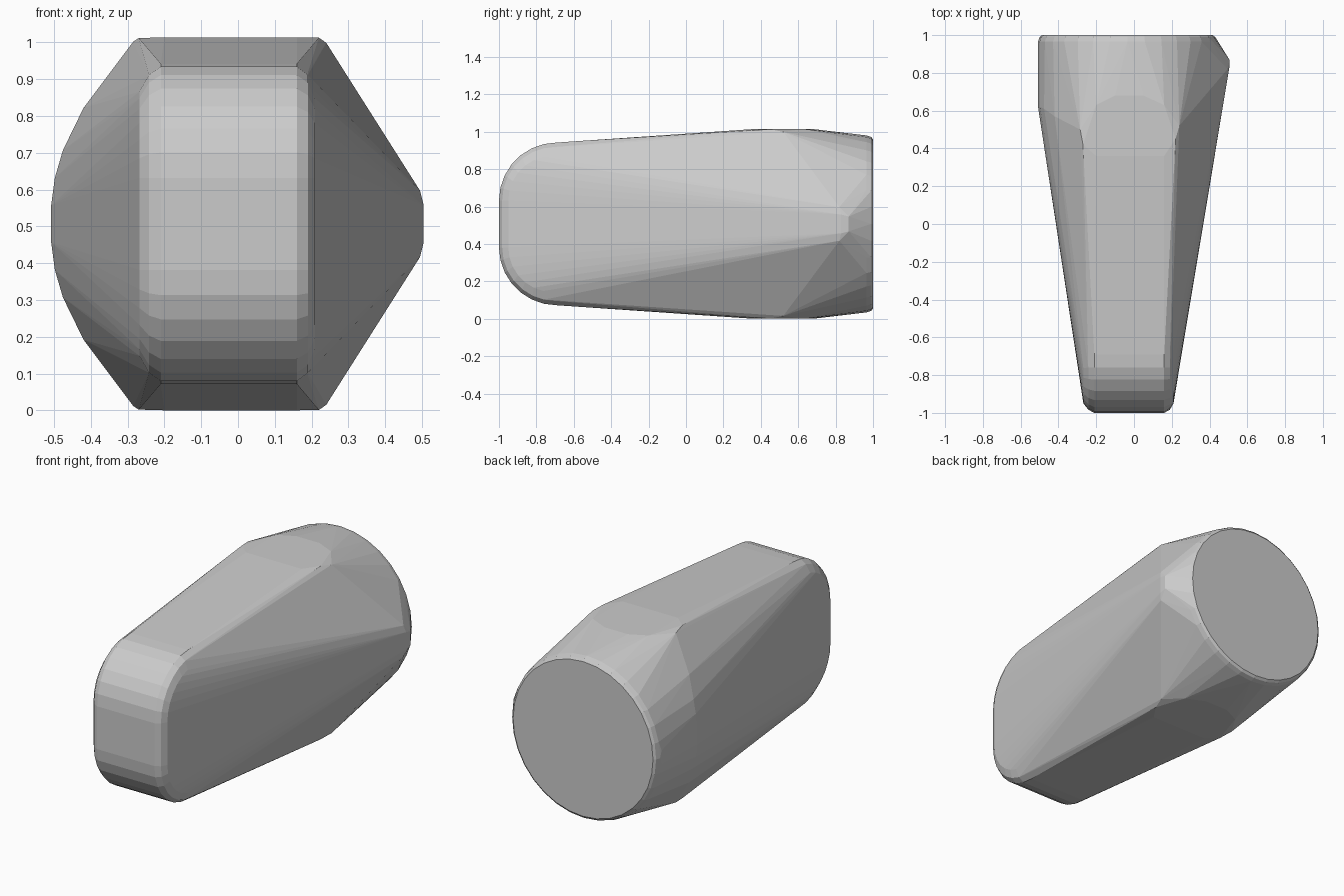
import bpy, bmesh
from math import cos, sin, pi

if "Cube" in bpy.data.objects:
    bpy.data.objects.remove(bpy.data.objects["Cube"])

CZ = 0.508  # mid height; the body is mirrored above and below it
pts = []


def both(x, y, h):
    """Add a point at height h above mid height and its mirror below."""
    pts.append((x, y, CZ + h))
    pts.append((x, y, CZ - h))


def nose(x, front, straight, radius):
    """Quarter-round outline of the narrow front end at a given x."""
    for i in range(8):
        a = i / 7 * pi / 2
        both(x, front + radius * (1 - cos(a)), straight + radius * sin(a))


# narrow rounded front: end face, chamfered flanks
for x in (-0.21, 0.16):
    nose(x, -1.0, 0.125, 0.31)
for x in (-0.242, 0.19):
    nose(x, -0.983, 0.125, 0.287)
for x in (-0.268, 0.209):
    nose(x, -0.95, 0.125, 0.24)

# round back end with a small bevel
for y, r in ((1.0, 0.452), (0.99, 0.465), (0.965, 0.473)):
    for i in range(32):
        a = 2 * pi * i / 32
        pts.append((-0.035 + r * cos(a), y, CZ + r * sin(a)))

# widest top and bottom flats
for x, y, h in ((-0.285, 0.5, 0.495), (-0.27, 0.42, 0.505), (-0.2, 0.36, 0.507),
                (0.16, 0.36, 0.507), (0.22, 0.45, 0.506), (0.24, 0.52, 0.492),
                (-0.2, 0.63, 0.507), (-0.1, 0.68, 0.507),
                (0.05, 0.68, 0.507), (0.16, 0.63, 0.507)):
    both(x, y, h)

# rounded left bulge
for x, y, h in ((-0.508, 0.62, 0.05), (-0.498, 0.62, 0.125),
                (-0.476, 0.61, 0.2), (-0.42, 0.57, 0.315)):
    both(x, y, h)
both(-0.508, 0.95, 0.04)

# pointed right bulge
for x, y, h in ((0.505, 0.83, 0.05), (0.505, 0.87, 0.04), (0.495, 0.82, 0.09)):
    both(x, y, h)

# skin all outlines with one convex shell
bm = bmesh.new()
for p in pts:
    bm.verts.new(p)
res = bmesh.ops.convex_hull(bm, input=bm.verts)
loose = [v for v in bm.verts if not v.link_faces]
bmesh.ops.delete(bm, geom=loose, context='VERTS')
low = min(v.co.z for v in bm.verts)
for v in bm.verts:
    v.co.z -= low
bmesh.ops.dissolve_limit(bm, angle_limit=0.01, verts=bm.verts, edges=bm.edges)
bmesh.ops.recalc_face_normals(bm, faces=bm.faces)
mesh = bpy.data.meshes.new("tapered_body")
bm.to_mesh(mesh)
bm.free()
body = bpy.data.objects.new("tapered_body", mesh)
bpy.context.collection.objects.link(body)
